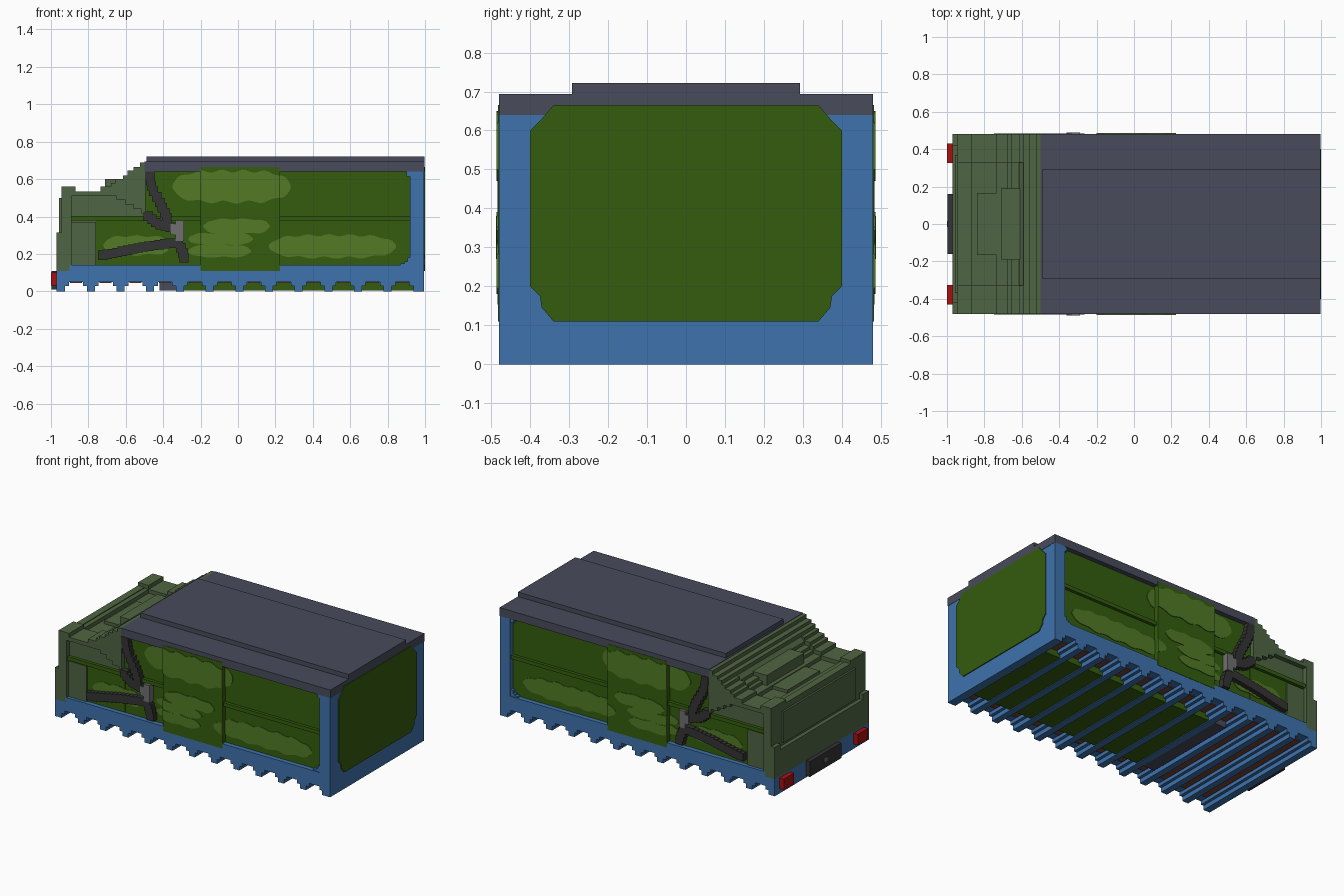
import bpy, bmesh, math

if "Cube" in bpy.data.objects:
    bpy.data.objects.remove(bpy.data.objects["Cube"])


def material(name, rgb):
    lin = [((c / 255 + 0.055) / 1.055) ** 2.4 if c > 10 else c / 255 / 12.92 for c in rgb] + [1]
    m = bpy.data.materials.new(name)
    m.use_nodes = True
    m.diffuse_color = lin
    m.node_tree.nodes["Principled BSDF"].inputs["Base Color"].default_value = lin
    return m


BLUE = material("frame blue", (62, 114, 172))
SLATE = material("roof slate", (72, 75, 91))
GREEN = material("deep green", (52, 92, 14))
LIME = material("patch green", (82, 122, 38))
MOSS = material("muted green", (79, 101, 67))
DARK = material("charcoal", (51, 51, 53))
GREY = material("mid grey", (112, 112, 112))
RED = material("lamp red", (168, 16, 16))
BROWN = material("rust brown", (112, 66, 52))


def prism(bm, pts, a, b, axis="y"):
    """Extrude a closed outline from a to b: (x, z) along y, or (y, z) along x."""
    def put(p, d):
        return (p[0], d, p[1]) if axis == "y" else (d, p[0], p[1])
    rings = [[bm.verts.new(put(p, d)) for p in pts] for d in (a, b)]
    bm.faces.new(rings[0])
    bm.faces.new(rings[1][::-1])
    n = len(pts)
    for i in range(n):
        j = (i + 1) % n
        bm.faces.new((rings[0][j], rings[0][i], rings[1][i], rings[1][j]))


def box(bm, x0, x1, y0, y1, z0, z1):
    prism(bm, [(x0, z0), (x1, z0), (x1, z1), (x0, z1)], y0, y1)


def finish(bm, name, mat):
    bmesh.ops.recalc_face_normals(bm, faces=bm.faces)
    me = bpy.data.meshes.new(name)
    bm.to_mesh(me)
    bm.free()
    me.materials.append(mat)
    ob = bpy.data.objects.new(name, me)
    bpy.context.collection.objects.link(ob)
    return ob


def boxes(name, mat, *dims):
    bm = bmesh.new()
    for d in dims:
        box(bm, *d)
    return finish(bm, name, mat)


def both_sides(name, mat, outlines, inner, outer):
    """The same outlines on the +y and -y flanks."""
    bm = bmesh.new()
    for s in (1, -1):
        for pts in outlines:
            prism(bm, pts, s * inner, s * outer)
    return finish(bm, name, mat)


def rect(x0, x1, z0, z1):
    return [(x0, z0), (x1, z0), (x1, z1), (x0, z1)]


# Base sill and notched underside
NOTCHES = [-0.866 + 0.1587 * k for k in range(12)]
boxes("base_sill", BLUE, (-0.97, 0.994, -0.48, 0.48, 0.05, 0.11),
      (-0.9, 0.994, -0.48, 0.48, 0.11, 0.14))
bm = bmesh.new()
edges = [-0.97] + [c + s for c in NOTCHES for s in (-1, 1)] + [0.994]
for k in range(13):
    lo = -0.97 if k == 0 else NOTCHES[k - 1]
    hi = 0.994 if k == 12 else NOTCHES[k]
    for half, z0, z1 in ((0.058, 0, 0.028), (0.038, 0.028, 0.05)):
        box(bm, lo if k == 0 else lo + half, hi if k == 12 else hi - half,
            -0.48, 0.48, z0, z1)
finish(bm, "floor_ribs", BLUE)
boxes("floor_strips", BROWN, *[(c - 0.032, c + 0.032, -0.42, 0.42, 0.045, 0.052) for c in NOTCHES])
boxes("floor_blocks", GREEN, *[(c - 0.058, c + 0.058, -0.32, 0.32, 0.005, 0.05) for c in NOTCHES[4:]])
boxes("floor_tank", SLATE, (-0.42, -0.33, -0.32, 0.32, 0.004, 0.05))

# End frame with stepped inner corners
boxes("end_frame", BLUE, (0.92, 0.994, -0.48, 0.48, 0.14, 0.64))
both_sides("frame_corners", BLUE, [rect(0.89, 0.925, 0.13, 0.16), rect(0.905, 0.925, 0.16, 0.18),
           rect(0.87, 0.9, 0.13, 0.15), rect(0.9, 0.925, 0.615, 0.65)], 0.44, 0.475)
half = [(0.34, 0.11), (0.37, 0.145), (0.375, 0.175), (0.4, 0.2),
        (0.4, 0.6), (0.37, 0.63), (0.34, 0.665)]
bm = bmesh.new()
prism(bm, half + [(-y, z) for y, z in reversed(half)], 0.99, 1.0, "x")
finish(bm, "end_panel", GREEN)

# Roof
boxes("roof", SLATE, (-0.5, 0.996, -0.48, 0.48, 0.64, 0.693),
      (-0.49, 0.996, -0.293, 0.293, 0.69, 0.722))

# Flanks: wall, door and rails
boxes("side_walls", GREEN, (-0.5, 0.93, -0.45, 0.45, 0.13, 0.645),
      (-0.76, -0.49, -0.451, 0.451, 0.13, 0.38))
both_sides("side_doors", GREEN, [rect(-0.2, 0.225, 0.11, 0.665)], 0.44, 0.482)
both_sides("side_rails", GREEN, [rect(-0.89, -0.2, 0.378, 0.402), rect(0.225, 0.92, 0.378, 0.402)],
           0.44, 0.47)


# Wavy colour patches, split where they cross the door
def patch(x0, x1, z0, z1, lo, hi):
    a, b = max(x0, lo), min(x1, hi)
    mid, rad, zc, h = (x0 + x1) / 2, (x1 - x0) / 2, (z0 + z1) / 2, (z1 - z0) / 2
    n = max(6, int((b - a) / 0.02))
    up, down = [], []
    for i in range(n + 1):
        x = a + (b - a) * i / n
        t = min(1, abs((x - mid) / rad))
        r = h * max(0.12, (1 - t ** 4) ** 0.5)
        up.append((x, zc + r * (0.92 + 0.09 * math.sin(x * 55))))
        down.append((x, zc - r * (0.92 + 0.09 * math.sin(x * 47 + 2))))
    return down + up[::-1]


PATCHES = [(-0.35, 0.28, 0.47, 0.65), (-0.185, 0.17, 0.305, 0.39), (-0.265, 0.08, 0.245, 0.315),
           (-0.265, 0.07, 0.18, 0.25), (0.165, 0.845, 0.175, 0.305), (-0.72, -0.36, 0.19, 0.3)]
for name, lo, hi, y in (("front", -0.76, -0.2, 0.45), ("door", -0.2, 0.225, 0.482),
                        ("rear", 0.225, 0.92, 0.45)):
    shapes = [patch(*p, lo, hi) for p in PATCHES if p[0] < hi and p[1] > lo]
    both_sides(name + "_patches", LIME, shapes, y - 0.004, y + 0.004)

# Stepped nose: core, side framing and end plates
TOP = [(-0.945, 0.56), (-0.87, 0.56), (-0.87, 0.535), (-0.735, 0.535), (-0.735, 0.56),
       (-0.68, 0.56), (-0.68, 0.58), (-0.655, 0.58), (-0.655, 0.6), (-0.615, 0.6), (-0.615, 0.62),
       (-0.59, 0.62), (-0.59, 0.645), (-0.56, 0.645), (-0.56, 0.665), (-0.525, 0.665),
       (-0.525, 0.69), (-0.495, 0.69)]
core = [(x, z - (0.025 if x < -0.6 else 0)) for x, z in TOP]
bm = bmesh.new()
prism(bm, [(-0.945, 0.11)] + core + [(-0.495, 0.38), (-0.76, 0.38), (-0.76, 0.11)], -0.45, 0.45)
finish(bm, "nose_core", MOSS)
STAIR = [(-0.475, 0.69), (-0.475, 0.415), (-0.515, 0.415), (-0.515, 0.44), (-0.56, 0.44), (-0.56, 0.465),
         (-0.605, 0.465), (-0.605, 0.49), (-0.65, 0.49), (-0.65, 0.51), (-0.89, 0.51), (-0.89, 0.11),
         (-0.945, 0.11)]
STAIR[0] = (-0.495, 0.64)
STAIR[1] = (-0.495, 0.415)
both_sides("nose_side_frames", MOSS, [TOP + STAIR], 0.33, 0.48)
both_sides("nose_side_plates", MOSS, [rect(-0.9, -0.76, 0.14, 0.37)], 0.44, 0.46)
boxes("nose_end_plates", MOSS, (-0.97, -0.94, -0.48, 0.48, 0.11, 0.28),
      (-0.97, -0.94, 0.42, 0.48, 0.28, 0.315), (-0.97, -0.94, -0.48, -0.42, 0.28, 0.315),
      (-0.957, -0.94, -0.37, 0.37, 0.3, 0.5))
boxes("nose_deck_plates", MOSS, (-0.84, -0.71, -0.165, 0.165, 0.5, 0.53),
      (-0.71, -0.59, -0.19, 0.19, 0.5, 0.6), (-0.945, -0.9, -0.33, 0.33, 0.5, 0.54))

# Jointed side arms, laid as stepped blocks along short paths
ARMS = [[(-0.475, 0.63), (-0.46, 0.55), (-0.41, 0.46), (-0.375, 0.38)],
        [(-0.735, 0.19), (-0.66, 0.205), (-0.52, 0.235), (-0.35, 0.26)],
        [(-0.49, 0.41), (-0.43, 0.36), (-0.35, 0.34)],
        [(-0.325, 0.27), (-0.3, 0.22), (-0.285, 0.165)]]
outlines = []
for path in ARMS:
    for (xa, za), (xb, zb) in zip(path, path[1:]):
        steps = max(2, round(math.hypot(xb - xa, zb - za) / 0.03))
        for i in range(steps):
            t = (i + 0.5) / steps
            x, z = xa + (xb - xa) * t, za + (zb - za) * t
            outlines.append(rect(x - 0.025, x + 0.025, z - 0.025, z + 0.025))
both_sides("side_arms", DARK, outlines, 0.44, 0.484)
both_sides("arm_hubs", GREY, [rect(-0.36, -0.29, 0.3, 0.36), rect(-0.335, -0.29, 0.27, 0.38)], 0.44, 0.488)

# Lamps and number plate on the nose end
boxes("end_lamps", RED, (-1, -0.97, 0.325, 0.43, 0.03, 0.1), (-1, -0.97, -0.43, -0.325, 0.03, 0.1))
boxes("end_plate", DARK, (-0.997, -0.97, -0.16, 0.16, 0.01, 0.108))
boxes("plate_stud", GREY, (-1, -0.99, -0.015, 0.015, 0.05, 0.075))
